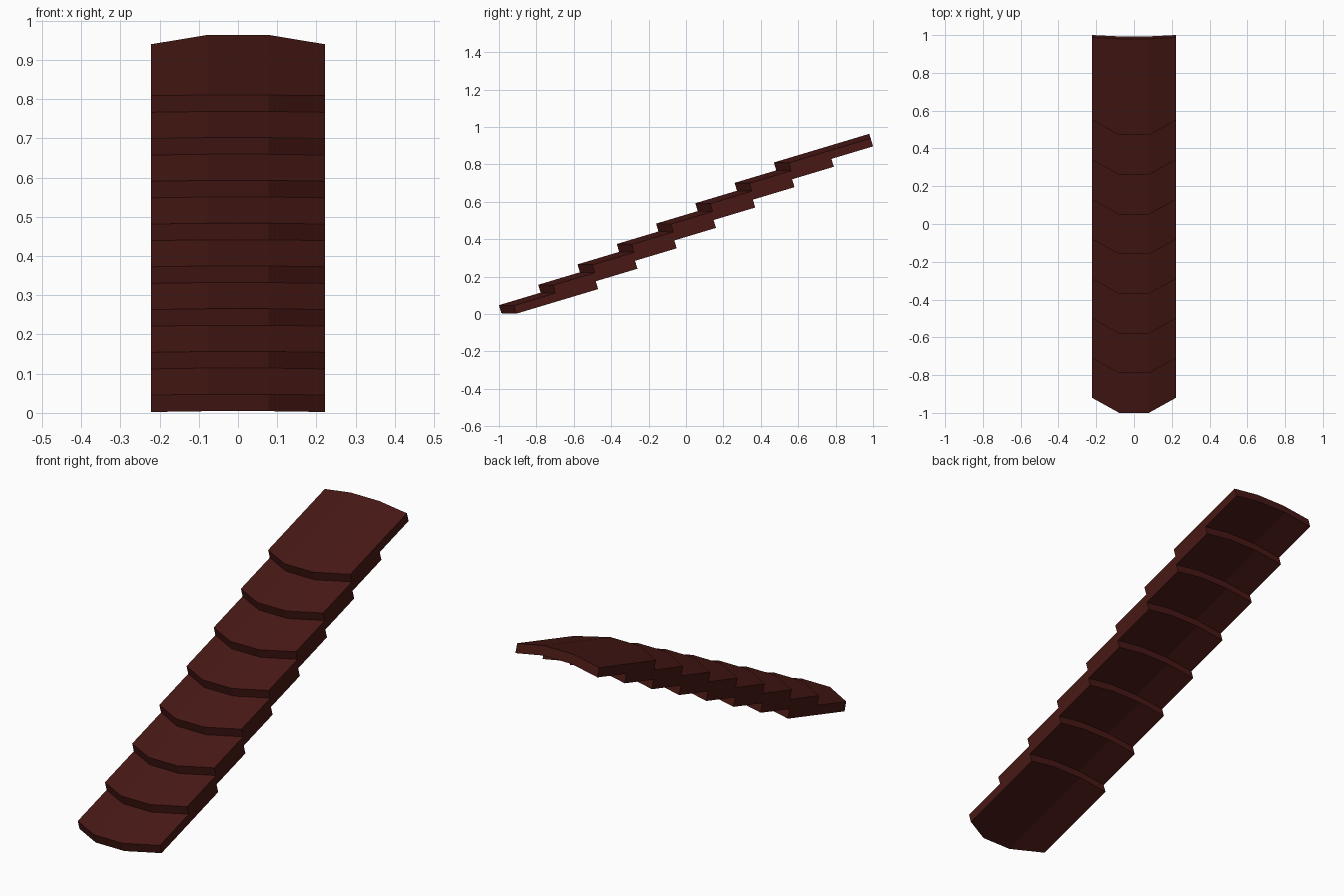
import bpy, bmesh
from math import radians

if "Cube" in bpy.data.objects:
    bpy.data.objects.remove(bpy.data.objects["Cube"])

COUNT, STEP_Y, STEP_Z = 8, 0.21, 0.109
LENGTH, THICK, TILT = 0.5325, 0.045, radians(16.7)
# Cross-section stations: x, front edge setback, drop of the arch
STATIONS = [(-0.222, 0.076, -0.025), (-0.078, 0, 0), (0.078, 0, 0), (0.222, 0.076, -0.025)]

mat = bpy.data.materials.new("dark_red_brown")
mat.diffuse_color = (0.065, 0.0095, 0.0075, 1)
mat.use_nodes = True
mat.node_tree.nodes["Principled BSDF"].inputs["Base Color"].default_value = mat.diffuse_color


def tile_mesh():
    bm = bmesh.new()
    rings = []
    for x, front, z in STATIONS:
        rings.append([bm.verts.new(p) for p in (
            (x, front, z), (x, LENGTH, z),
            (x, LENGTH, z - THICK), (x, front, z - THICK))])
    # Skin between neighbouring stations, then cap both sides
    for a, b in zip(rings, rings[1:]):
        for i in range(4):
            j = (i + 1) % 4
            bm.faces.new((a[i], a[j], b[j], b[i]))
    bm.faces.new(rings[0])
    bm.faces.new(rings[-1][::-1])
    bmesh.ops.recalc_face_normals(bm, faces=bm.faces)
    mesh = bpy.data.meshes.new("arched_tile")
    bm.to_mesh(mesh)
    bm.free()
    mesh.materials.append(mat)
    return mesh


# Overlapping row of identical tiles climbing to the back
mesh = tile_mesh()
for i in range(COUNT):
    tile = bpy.data.objects.new(f"roof_tile_{i + 1}", mesh)
    tile.location = (0, -1 + i * STEP_Y, 0.0475 + i * STEP_Z)
    tile.rotation_euler.x = TILT
    bpy.context.collection.objects.link(tile)
